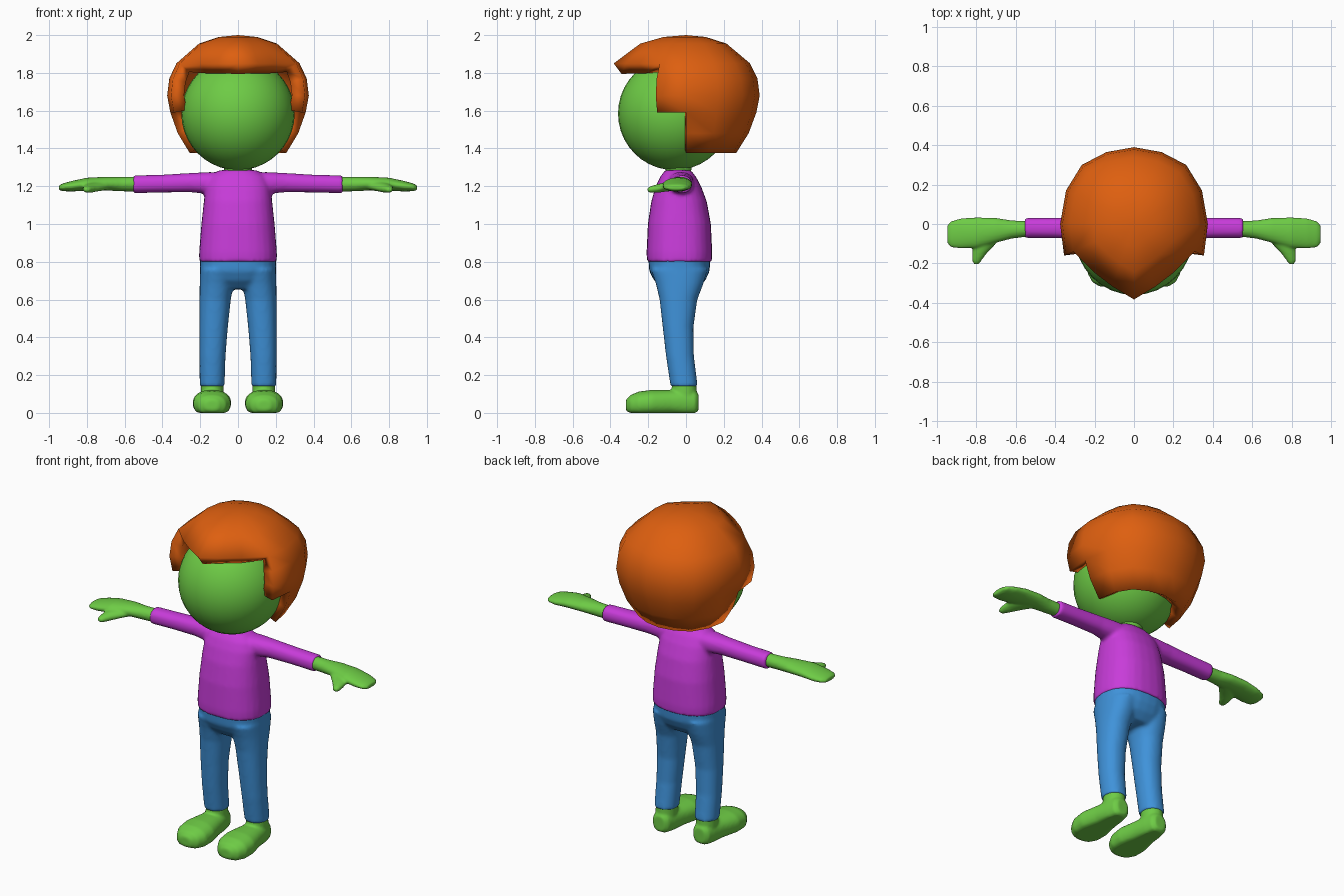
import bpy, bmesh, math

if "Cube" in bpy.data.objects:
    bpy.data.objects.remove(bpy.data.objects["Cube"])


def material(name, rgb):
    m = bpy.data.materials.new(name)
    m.diffuse_color = (*rgb, 1)
    m.use_nodes = True
    m.node_tree.nodes["Principled BSDF"].inputs["Base Color"].default_value = m.diffuse_color
    return m


GREEN = material("green_skin", (0.155, 0.60, 0.06))
PURPLE = material("purple_cloth", (0.58, 0.045, 0.70))
BLUE = material("blue_denim", (0.05, 0.29, 0.70))
ORANGE = material("orange_hair", (0.73, 0.115, 0.005))


def loft(bm, axis, rings, n=28, e=2.0, side=1, floor=False):
    """Closed tube; each ring is (position, centre_a, half_a, centre_b, half_b)."""
    loops = []
    for t, a, ha, b, hb in rings:
        loop = []
        for i in range(n):
            c, s = math.cos(math.tau * i / n), math.sin(math.tau * i / n)
            p = a + ha * math.copysign(abs(c) ** (2 / e), c)
            q = b + hb * math.copysign(abs(s) ** (2 / e), s)
            x, y, z = {"x": (t, p, q), "y": (p, t, q), "z": (p, q, t)}[axis]
            loop.append(bm.verts.new((x * side, y, max(z, 0) if floor else z)))
        loops.append(loop)
    for l0, l1 in zip(loops, loops[1:]):
        for i in range(n):
            j = (i + 1) % n
            bm.faces.new((l0[i], l0[j], l1[j], l1[i]))
    bm.faces.new(loops[0])
    bm.faces.new(loops[-1])


def finish(name, bm, mat, voxel=0, smooth=5, angle=40, fix=True):
    """Make the object; with a voxel size, fuse its volumes into one skin."""
    if fix:
        bmesh.ops.recalc_face_normals(bm, faces=bm.faces)
    me = bpy.data.meshes.new(name)
    bm.to_mesh(me)
    bm.free()
    me.materials.append(mat)
    ob = bpy.data.objects.new(name, me)
    bpy.context.collection.objects.link(ob)
    if voxel:
        r = ob.modifiers.new("fuse", "REMESH")
        r.mode, r.voxel_size, r.use_smooth_shade = "VOXEL", voxel, True
        s = ob.modifiers.new("blend", "SMOOTH")
        s.factor, s.iterations = 0.5, smooth
    bpy.ops.object.select_all(action="DESELECT")
    ob.select_set(True)
    bpy.context.view_layer.objects.active = ob
    if voxel:
        me.shade_smooth()
    else:
        bpy.ops.object.shade_smooth_by_angle(angle=math.radians(angle))
    return ob


# Head and neck
bm = bmesh.new()
bmesh.ops.create_uvsphere(bm, u_segments=32, v_segments=20, radius=0.3)
for v in bm.verts:
    v.co.y -= 0.06
    v.co.z += 1.585
finish("head", bm, GREEN)
bm = bmesh.new()
loft(bm, "z", [(1.2, 0, .075, -.04, .07), (1.27, 0, .07, -.04, .065),
               (1.35, 0, .085, -.04, .08)])
finish("neck", bm, GREEN)

# Hair: plan outline swept down a dome profile, cut to steps at the face
half = [(0, -.44), (.125, -.365), (.23, -.285), (.355, -.16), (.375, 0),
        (.345, .17), (.265, .3), (.14, .365), (0, .39)]
dome = [(.27, 1.99), (.55, 1.955), (.87, 1.85), (.97, 1.77), (1, 1.68),
        (.955, 1.59), (.85, 1.48), (.68, 1.375)]
plan = half + [(-x, y) for x, y in half[-2:0:-1]]
depth = [2, 2, 2, 5, 7, 7, 7, 7]     # last dome row of each strip
depth += depth[::-1]
bm = bmesh.new()
apex = bm.verts.new((0, 0, 2))
grid = [[bm.verts.new((x * f, y * f, z)) for f, z in dome] for x, y in plan]
for i, last in enumerate(depth):
    a, b = grid[i], grid[(i + 1) % len(grid)]
    bm.faces.new((apex, a[0], b[0]))
    for r in range(last):
        bm.faces.new((a[r], a[r + 1], b[r + 1], b[r]))
bmesh.ops.delete(bm, geom=[v for v in bm.verts if not v.link_faces], context="VERTS")
hair = finish("hair", bm, ORANGE, angle=50, fix=False)
sol = hair.modifiers.new("thickness", "SOLIDIFY")
sol.thickness, sol.offset = 0.07, -1
hair.modifiers.move(len(hair.modifiers) - 1, 0)

# Shirt: torso with two sleeves
bm = bmesh.new()
loft(bm, "z", [(.80, 0, .206, -.035, .172), (.85, 0, .206, -.035, .174),
               (1.0, 0, .194, -.035, .167), (1.12, 0, .181, -.037, .147),
               (1.2, 0, .172, -.04, .12), (1.25, 0, .15, -.042, .095),
               (1.285, 0, .10, -.042, .068)], e=2.4)
for s in (1, -1):
    loft(bm, "x", [(0, -.03, .075, 1.215, .055), (.15, -.027, .068, 1.217, .058),
                   (.25, -.022, .056, 1.219, .051), (.4, -.02, .052, 1.214, .047),
                   (.555, -.02, .051, 1.21, .047)], side=s, e=2.3)
finish("shirt", bm, PURPLE, voxel=0.011, smooth=4)

# Trousers: hips with two legs
bm = bmesh.new()
loft(bm, "z", [(.655, 0, .14, -.03, .09), (.70, 0, .185, -.033, .135),
               (.75, 0, .2, -.035, .16), (.83, 0, .202, -.035, .165)], e=2.4)
for s in (1, -1):
    loft(bm, "z", [(.14, .137, .066, -.01, .072), (.3, .135, .069, -.032, .074),
                   (.45, .129, .075, -.042, .081), (.6, .121, .083, -.04, .1),
                   (.68, .113, .09, -.034, .125), (.76, .105, .096, -.035, .15)],
         side=s, e=2.2)
finish("trousers", bm, BLUE, voxel=0.011, smooth=5)

for s, name in ((1, "left"), (-1, "right")):
    # Foot: flat sole, rounded toe, short ankle
    bm = bmesh.new()
    loft(bm, "y", [(.066, .137, .035, .055, .045), (.05, .137, .055, .055, .063),
                   (0, .137, .066, .055, .07), (-.08, .137, .08, .055, .066),
                   (-.18, .138, .102, .052, .07), (-.25, .138, .098, .047, .066),
                   (-.295, .138, .074, .042, .052), (-.318, .138, .035, .04, .03)],
         e=2.3, side=s, floor=True)
    loft(bm, "z", [(.04, .137, .062, -.008, .068), (.17, .137, .059, -.01, .065)], side=s)
    finish(name + "_foot", bm, GREEN, voxel=0.008, smooth=4)

    # Mitten hand with forearm and thumb
    bm = bmesh.new()
    loft(bm, "x", [(.53, -.024, .039, 1.211, .039), (.62, -.028, .046, 1.211, .038),
                   (.7, -.032, .063, 1.214, .036), (.8, -.044, .078, 1.211, .034),
                   (.88, -.048, .077, 1.2, .028), (.93, -.052, .066, 1.194, .02),
                   (.948, -.052, .045, 1.192, .012)], side=s)
    loft(bm, "y", [(-.05, .725, .07, 1.205, .028), (-.11, .765, .055, 1.196, .025),
                   (-.15, .785, .037, 1.188, .023), (-.185, .798, .024, 1.183, .018),
                   (-.203, .8, .014, 1.181, .011)], side=s)
    finish(name + "_hand", bm, GREEN, voxel=0.007, smooth=4)
